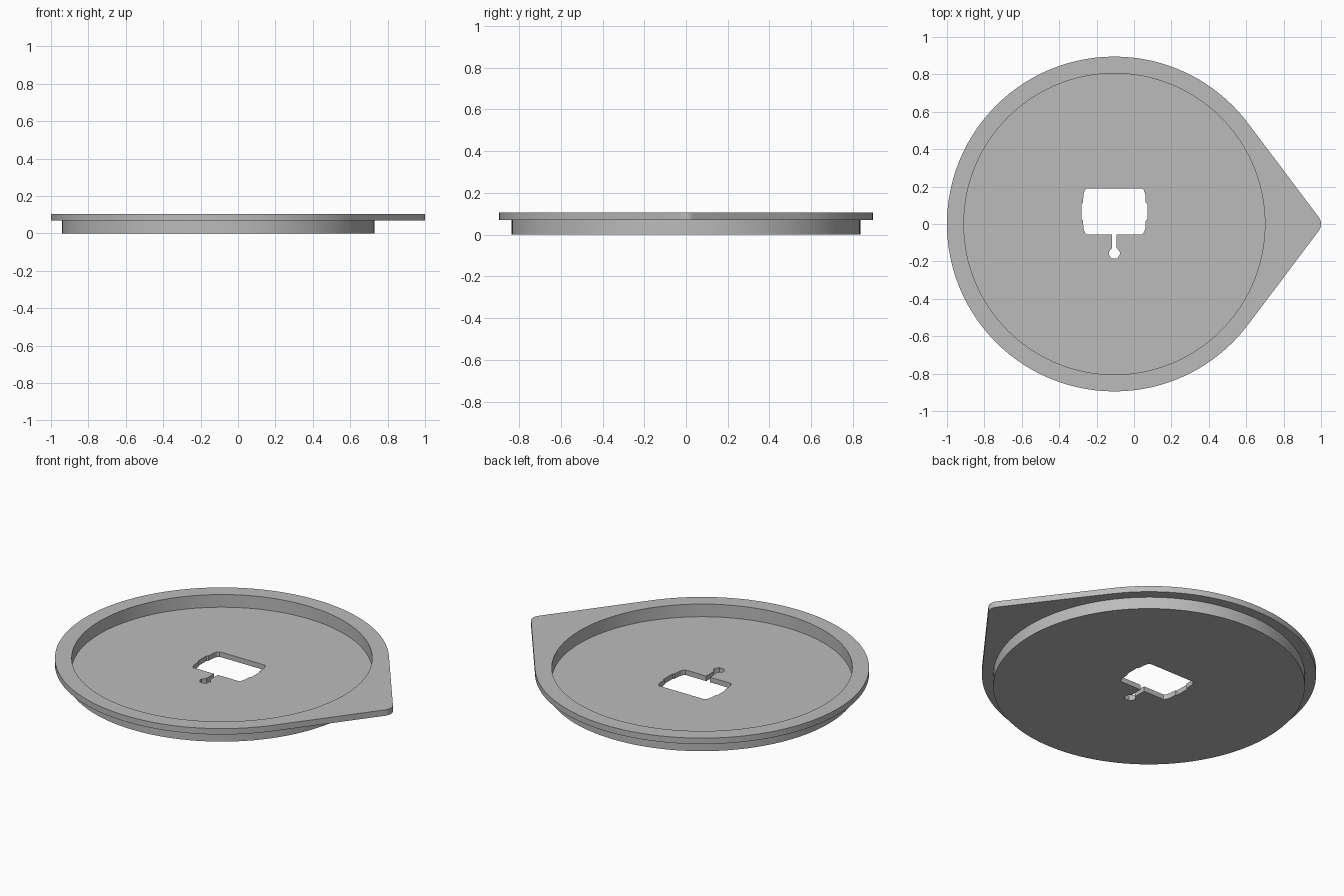
import bpy
import bmesh
from math import cos, sin, pi, acos, radians

if "Cube" in bpy.data.objects:
    bpy.data.objects.remove(bpy.data.objects["Cube"], do_unlink=True)

CX = -0.105                      # centre of the round tray
RIM, WALL, WELL = 0.895, 0.835, 0.805
TIP = 0.06                       # radius of the rounded pointed tab
FLOOR, LEDGE, TOP = 0.03, 0.07, 0.105


def arc(x, r, a0, a1, n):
    return [(x + r * cos(a0 + (a1 - a0) * i / n),
             r * sin(a0 + (a1 - a0) * i / n)) for i in range(n + 1)]


def circle(r):
    return arc(CX, r, 0, 2 * pi, 128)[:-1]


# Rim outline: a circle joined by tangents to the small tab circle
tip_x = 1 - TIP
theta = acos((RIM - TIP) / (tip_x - CX))
outline = arc(CX, RIM, theta, 2 * pi - theta, 100) + arc(tip_x, TIP, -theta, theta, 12)

# Cutout: right half of the window with its keyhole slot, then mirrored
half = [(0.012, -0.056), (0.148, -0.056), (0.158, -0.045), (0.165, -0.025),
        (0.168, 0.02), (0.176, 0.025), (0.176, 0.108), (0.168, 0.113),
        (0.165, 0.16), (0.158, 0.18), (0.148, 0.19)]
keyhole = [(0.016, -0.184), (0.03, -0.162), (0.03, -0.15), (0.012, -0.128)]
half = keyhole + half
cutout = [(CX + x, y) for x, y in half] + [(CX - x, y) for x, y in reversed(half)]

bm = bmesh.new()


def ring(points, z):
    verts = [bm.verts.new((x, y, z)) for x, y in points]
    edges = [bm.edges.new((verts[i - 1], verts[i])) for i in range(len(verts))]
    return verts, edges


def wall(points, z0, z1):
    """Upright wall; returns its lower and upper edge loops."""
    (low, low_edges), (high, high_edges) = ring(points, z0), ring(points, z1)
    for i in range(len(low)):
        bm.faces.new((low[i - 1], low[i], high[i], high[i - 1]))
    return low_edges, high_edges


def flat(outer, inner):
    bmesh.ops.triangle_fill(bm, use_beauty=True, edges=outer + inner, normal=(0, 0, 1))


base_low, base_high = wall(circle(WALL), 0, LEDGE)
rim_low, rim_high = wall(outline, LEDGE, TOP)
well_low, well_high = wall(circle(WELL), FLOOR, TOP)
hole_low, hole_high = wall(cutout, 0, FLOOR)

flat(base_low, hole_low)         # underside
flat(rim_low, base_high)         # ledge under the rim
flat(rim_high, well_high)        # top of the rim
flat(well_low, hole_high)        # tray floor
bmesh.ops.recalc_face_normals(bm, faces=bm.faces[:])

mesh = bpy.data.meshes.new("tray_lid")
bm.to_mesh(mesh)
bm.free()
tray = bpy.data.objects.new("tray_lid", mesh)
bpy.context.collection.objects.link(tray)

# Plain grey material
grey = bpy.data.materials.new("plain grey")
grey.use_nodes = True
colour = (0.5, 0.5, 0.5, 1)
grey.diffuse_color = colour
grey.node_tree.nodes["Principled BSDF"].inputs["Base Color"].default_value = colour
mesh.materials.append(grey)

# Smooth round walls with sharp rims
bpy.ops.object.select_all(action='DESELECT')
tray.select_set(True)
bpy.context.view_layer.objects.active = tray
bpy.ops.object.shade_smooth_by_angle(angle=radians(25))
